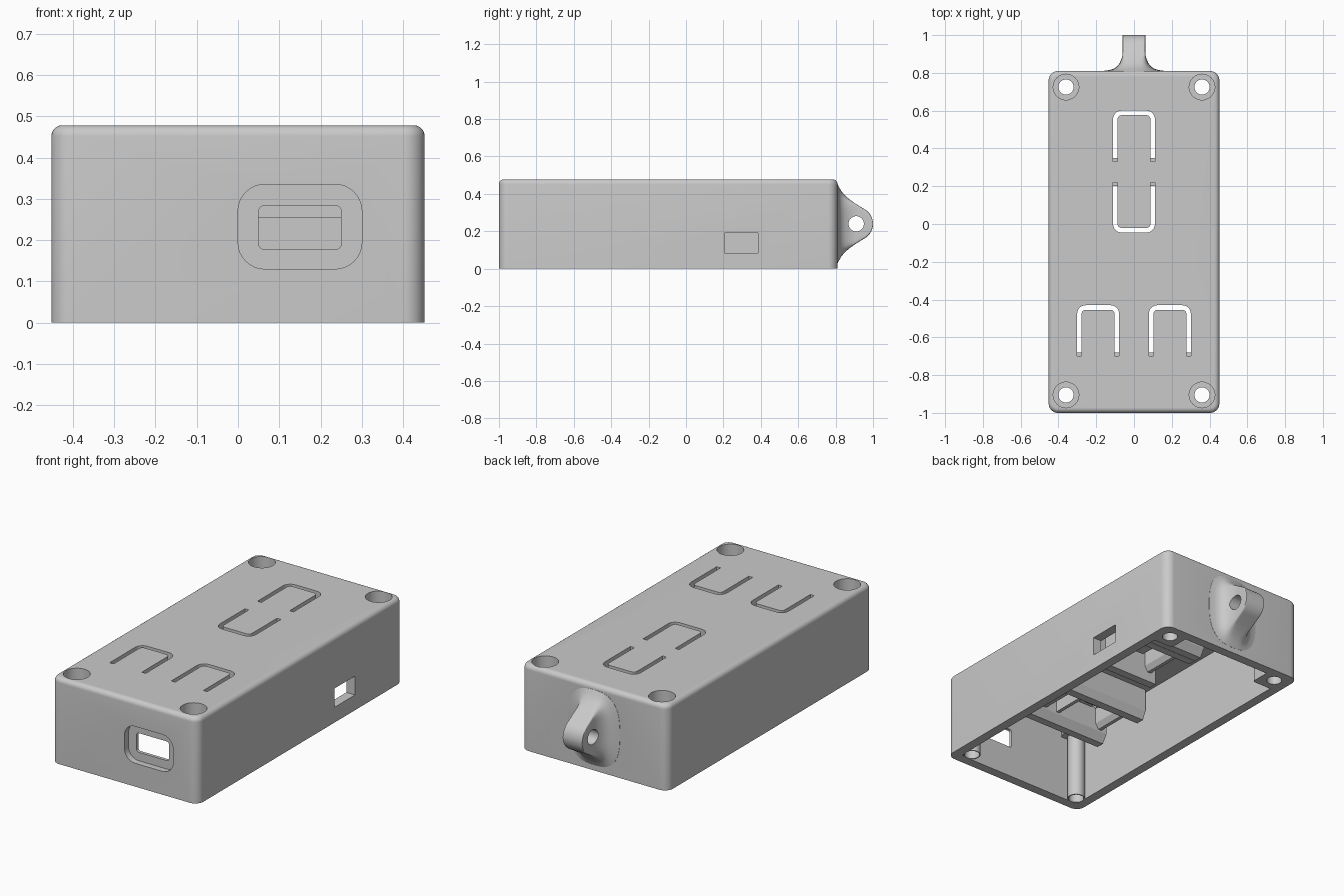
import bpy, bmesh, math
from mathutils import Vector

old = bpy.data.objects.get("Cube")
if old:
    bpy.data.objects.remove(old, do_unlink=True)

grey = bpy.data.materials.new("matte_grey")
grey.use_nodes = True
GREY = (0.59, 0.59, 0.59, 1)
grey.diffuse_color = GREY
grey.node_tree.nodes["Principled BSDF"].inputs["Base Color"].default_value = GREY


def finish(name, bm):
    bmesh.ops.recalc_face_normals(bm, faces=bm.faces)
    mesh = bpy.data.meshes.new(name)
    bm.to_mesh(mesh)
    bm.free()
    mesh.materials.append(grey)
    ob = bpy.data.objects.new(name, mesh)
    bpy.context.collection.objects.link(ob)
    return ob


def prism(name, outline, axis, lo, hi):
    """Extrude a 2D outline along the given axis (x: yz, y: xz, z: xy)."""
    bm = bmesh.new()
    verts = []
    for a, b in outline:
        p = [a, b]
        p.insert("xyz".index(axis), lo)
        verts.append(bm.verts.new(p))
    face = bm.faces.new(verts)
    ext = bmesh.ops.extrude_face_region(bm, geom=[face])
    step = Vector([(hi - lo) * (c == axis) for c in "xyz"])
    moved = [v for v in ext["geom"] if isinstance(v, bmesh.types.BMVert)]
    bmesh.ops.translate(bm, verts=moved, vec=step)
    return finish(name, bm)


def round_rect(a0, a1, b0, b1, r, n=8):
    pts = []
    for q, (ca, cb) in enumerate([(a1 - r, b1 - r), (a0 + r, b1 - r), (a0 + r, b0 + r), (a1 - r, b0 + r)]):
        for i in range(n + 1):
            t = math.pi / 2 * (q + i / n)
            pts.append((ca + r * math.cos(t), cb + r * math.sin(t)))
    return pts


def circle(a, b, r, n=40):
    return [(a + r * math.cos(2 * math.pi * i / n), b + r * math.sin(2 * math.pi * i / n)) for i in range(n)]


def box(name, x0, x1, y0, y1, z0, z1):
    return prism(name, [(x0, y0), (x1, y0), (x1, y1), (x0, y1)], "z", z0, z1)


def combine(target, tool, op):
    tool.hide_render = True
    mod = target.modifiers.new(op, "BOOLEAN")
    mod.operation = op
    mod.solver = "EXACT"
    mod.object = tool
    bpy.context.view_layer.objects.active = target
    bpy.ops.object.modifier_apply(modifier=mod.name)
    bpy.data.objects.remove(tool, do_unlink=True)


# Outer case with rounded corners and a soft top edge
FRONT, BACK, HALF, TOP = -1.0, 0.81, 0.452, 0.478
case = prism("case", round_rect(-HALF, HALF, FRONT, BACK, 0.05), "z", 0, TOP)
bm = bmesh.new()
bm.from_mesh(case.data)
rim = [e for e in bm.edges if all(v.co.z > TOP - 0.001 for v in e.verts)]
bmesh.ops.bevel(bm, geom=rim, offset=0.026, segments=6, profile=0.5, affect="EDGES")
bm.to_mesh(case.data)
bm.free()

# Hollow inside, open underneath
WALL, CEIL = 0.053, 0.43
combine(case, prism("cavity", round_rect(-HALF + WALL, HALF - WALL, FRONT + WALL, BACK - WALL, 0.02),
                    "z", -0.1, CEIL), "DIFFERENCE")

# Screw posts: wide heads under the lid, slim in front and square at the back
for s in (-1, 1):
    x = 0.36 * s
    combine(case, prism("post_head", circle(x, -0.905, 0.08), "z", 0.37, 0.45), "UNION")
    combine(case, prism("front_post", circle(x, -0.905, 0.046), "z", 0.0, 0.4), "UNION")
    x0, x1 = sorted((0.28 * s, 0.42 * s))
    combine(case, prism("back_post", round_rect(x0, x1, 0.645, 0.78, 0.015), "z", 0.0, 0.45), "UNION")

# Strap lug: flared loft running out to a round tip, blended into the back wall
stations = [(0.79, 0.17, 0.211), (0.811, 0.16, 0.21), (0.815, 0.13, 0.203), (0.822, 0.108, 0.19),
            (0.832, 0.092, 0.173), (0.85, 0.077, 0.152), (0.875, 0.066, 0.13), (0.9, 0.06, 0.112),
            (0.93, 0.06, 0.093)]
for i in range(10):
    t = math.radians(31 + 58 * i / 9)
    stations.append((0.91 + 0.09 * math.sin(t), 0.06, 0.09 * math.cos(t)))
bm = bmesh.new()
rings = []
N = 48
for y, w, h in stations:
    power = 0.8 - 0.68 * min(1, max(0, (y - 0.8) / 0.1))
    ring = []
    for k in range(N):
        t = 2 * math.pi * (k + 0.5) / N
        c, s = math.cos(t), math.sin(t)
        ring.append(bm.verts.new((math.copysign(w * abs(c) ** power, c), y,
                                  0.24 + math.copysign(h * abs(s) ** power, s))))
    rings.append(ring)
for a, b in zip(rings, rings[1:]):
    for k in range(N):
        bm.faces.new((a[k], a[(k + 1) % N], b[(k + 1) % N], b[k]))
bm.faces.new(rings[0])
bm.faces.new(rings[-1])
lug = finish("strap_lug", bm)
combine(lug, prism("strap_hole", circle(0.91, 0.24, 0.041), "x", -0.3, 0.3), "DIFFERENCE")
combine(case, lug, "UNION")

# Screw holes with deep counterbores
for x in (-0.36, 0.36):
    for y in (-0.905, 0.725):
        combine(case, prism("screw_hole", circle(x, y, 0.04), "z", -0.1, 0.6), "DIFFERENCE")
        combine(case, prism("counterbore", circle(x, y, 0.068), "z", 0.385, 0.6), "DIFFERENCE")

# Front port: recess and opening
combine(case, prism("port_recess", round_rect(0.0, 0.3, 0.13, 0.335, 0.065), "y", -1.1, -0.965), "DIFFERENCE")
combine(case, prism("port_opening", round_rect(0.05, 0.25, 0.177, 0.284, 0.015), "y", -1.1, -0.85), "DIFFERENCE")

# Side window
combine(case, box("side_window", 0.3, 0.6, 0.205, 0.385, 0.085, 0.19), "DIFFERENCE")


def u_slot(cx, open_y, closed_y, width=0.222, gap=0.024, r=0.045, n=6):
    """Outline of a U whose closed end is at closed_y."""
    d = 1 if closed_y > open_y else -1

    def path(inset):
        h, rr = width / 2 - inset, r - inset
        top = closed_y - d * inset
        pts = [(cx + h, open_y)]
        for sign, start in ((1, 0), (-1, math.pi / 2)):
            for i in range(n + 1):
                t = start + math.pi / 2 * i / n
                pts.append((cx + sign * (h - rr) + rr * math.cos(t), top - d * rr + d * rr * math.sin(t)))
        return pts + [(cx - h, open_y)]
    return path(0) + path(gap)[::-1]


# Flexible buttons cut in the lid, each with a holder hanging beneath
buttons = [("back", 0, 0.33, 0.6), ("middle", 0, 0.22, -0.045),
           ("front_left", 0.19, -0.7, -0.43), ("front_right", -0.19, -0.7, -0.43)]
REACH = 0.19
for label, cx, oy, cy in buttons:
    d = 1 if cy > oy else -1
    combine(case, prism("slot", u_slot(cx, oy, cy), "z", 0.4, 0.6), "DIFFERENCE")
    # Chamfered beam below the hinge end
    prism(label + "_hinge_beam", [(oy + d * 0.02, 0.435), (oy + d * 0.02, 0.3), (oy - d * 0.01, 0.255),
                                  (oy - d * 0.054, 0.255), (oy - d * 0.054, 0.435)],
          "x", cx - REACH, cx + REACH)
    # Chamfered beam beyond the free end
    prism(label + "_end_beam", [(cy + d * 0.003, 0.435), (cy + d * 0.003, 0.255), (cy + d * 0.05, 0.255),
                                (cy + d * 0.07, 0.3), (cy + d * 0.07, 0.435)], "x", cx - REACH, cx + REACH)
    # Side rails and the plunger under the button
    y0, y1 = sorted((oy - d * 0.04, cy + d * 0.03))
    for s in (-1, 1):
        prism(label + "_side_rail", [(cx + s * 0.116, 0.435), (cx + s * 0.116, 0.34), (cx + s * 0.135, 0.31),
                                     (cx + s * 0.155, 0.31), (cx + s * 0.155, 0.435)], "y", y0, y1)
    mid = cy - d * 0.1
    box(label + "_plunger", cx - 0.05, cx + 0.05, mid - 0.04, mid + 0.04, 0.36, 0.44)

# Smooth rounded parts while keeping crisp edges
bpy.ops.object.select_all(action="DESELECT")
case.select_set(True)
bpy.context.view_layer.objects.active = case
bpy.ops.object.shade_smooth_by_angle(angle=math.radians(32))
